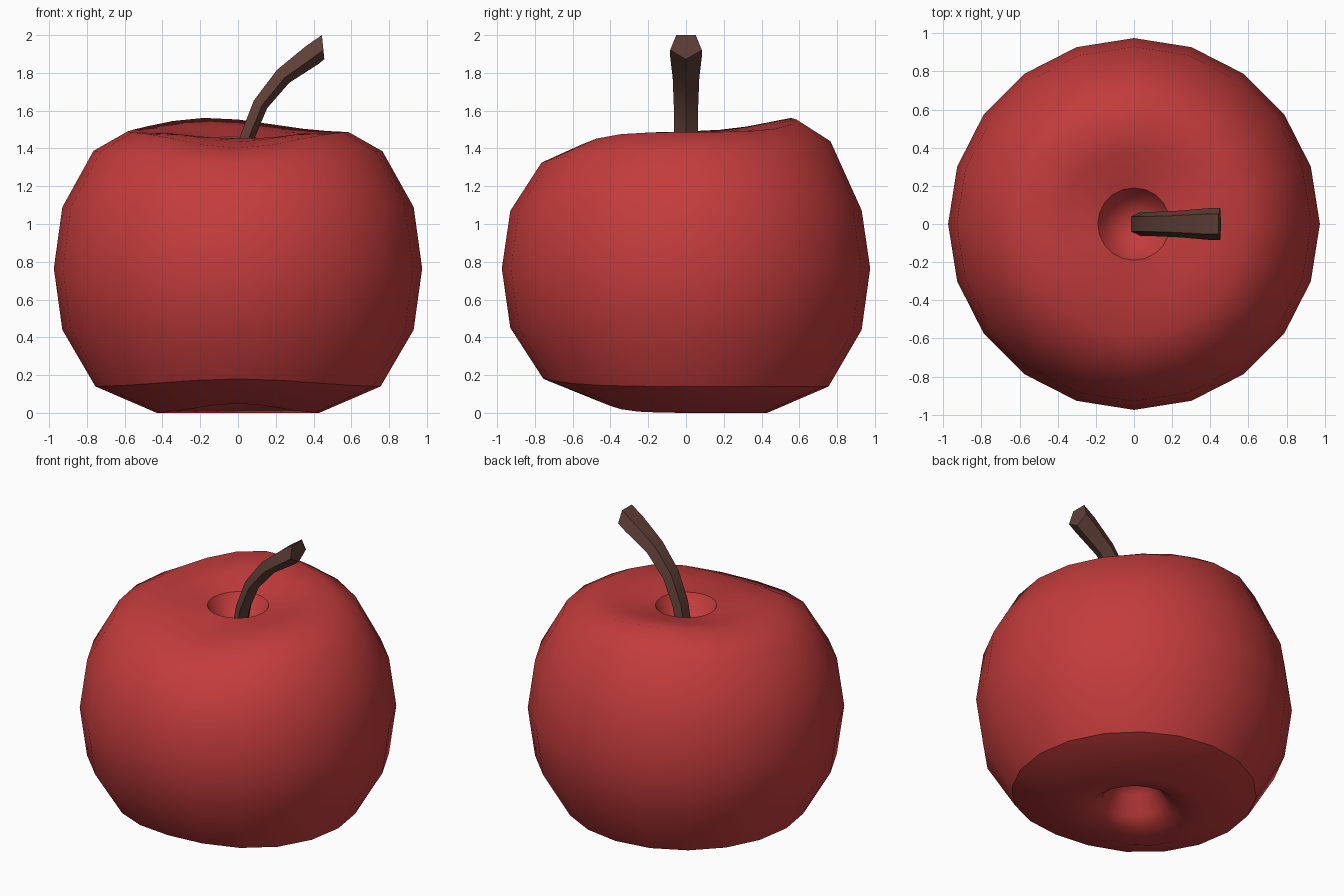
import bpy, bmesh, math
from mathutils import Vector

if "Cube" in bpy.data.objects:
    bpy.data.objects.remove(bpy.data.objects["Cube"])

N = 20


def material(name, rgb):
    m = bpy.data.materials.new(name)
    m.diffuse_color = (*rgb, 1)
    m.use_nodes = True
    m.node_tree.nodes["Principled BSDF"].inputs["Base Color"].default_value = m.diffuse_color
    return m


def make_object(name, bm, mat):
    bmesh.ops.recalc_face_normals(bm, faces=bm.faces)
    me = bpy.data.meshes.new(name)
    bm.to_mesh(me)
    bm.free()
    me.materials.append(mat)
    ob = bpy.data.objects.new(name, me)
    bpy.context.collection.objects.link(ob)
    return ob


def loft(bm, rings):
    for a, b in zip(rings, rings[1:]):
        n = len(a)
        for i in range(n):
            bm.faces.new((a[i], a[(i + 1) % n], b[(i + 1) % n], b[i]))


def bump(angle, centre, width):
    d = (angle - centre + 180) % 360 - 180
    return math.exp(-(d / width) ** 2)


# Apple body: radius, height, front rise, back-left rise, sharp ring
profile = [
    (0.07, 0.26, 0, 0, 0), (0.14, 0.20, 0, 0, 0), (0.20, 0.09, 0, 0, 0),
    (0.26, 0.04, 0.01, 0, 0), (0.43, 0.00, 0.05, 0, 0),
    (0.755, 0.14, 0.04, 0, 1), (0.93, 0.44, 0.01, 0, 0),
    (0.975, 0.765, 0, 0, 0), (0.93, 1.09, -0.02, -0.02, 0),
    (0.765, 1.385, -0.06, 0.06, 0), (0.585, 1.487, -0.085, 0.075, 0),
    (0.38, 1.48, -0.045, 0.04, 0), (0.19, 1.455, 0, 0.005, 1),
    (0.14, 1.37, 0, 0, 0), (0.06, 1.32, 0, 0, 0),
]
bm = bmesh.new()
rings = []
for r, z, front, back, sharp in profile:
    ring = []
    for i in range(N):
        t = 360 * i / N
        h = z + front * bump(t, 270, 38) + back * bump(t, 105, 42)
        a = math.radians(t)
        ring.append(bm.verts.new((r * math.cos(a), r * math.sin(a), h)))
    rings.append(ring)
loft(bm, rings)
bm.faces.new(rings[0])
bm.faces.new(rings[-1])
for f in bm.faces:
    f.smooth = True
for ring, row in zip(rings, profile):
    if row[4]:
        for i in range(N):
            bm.edges.get((ring[i], ring[(i + 1) % N])).smooth = False
make_object("apple_body", bm, material("apple red", (0.55, 0.045, 0.045)))

# Stem: five-sided section along a bent path: x, z, half width, thickness radius
path = [(0.015, 1.29, 0.065, 0.042), (0.045, 1.46, 0.065, 0.042),
        (0.115, 1.635, 0.068, 0.045), (0.235, 1.785, 0.074, 0.052),
        (0.39, 1.90, 0.088, 0.064), (0.45, 1.93, 0.088, 0.071)]
bm = bmesh.new()
rings = []
for k, (x, z, w, h) in enumerate(path):
    p, q = path[max(k - 1, 0)], path[min(k + 1, len(path) - 1)]
    tangent = Vector((q[0] - p[0], 0, q[1] - p[1])).normalized()
    if k == len(path) - 1:
        tangent = Vector((0.99, 0, 0.1)).normalized()
    up = Vector((-tangent.z, 0, tangent.x))
    ring = []
    for i in range(5):
        a = math.radians(54 + 72 * i)
        offset = up * h * math.sin(a) + Vector((0, 1, 0)) * w * math.cos(a)
        ring.append(bm.verts.new(Vector((x, 0, z)) + offset))
    rings.append(ring)
# Raise the tip to its full height
top = max(v.co.z for v in rings[-1])
for v in rings[-1]:
    v.co.z += 2.0 - top
loft(bm, rings)
bm.faces.new(rings[0])
bm.faces.new(rings[-1])
stem = make_object("stem", bm, material("stem brown", (0.115, 0.05, 0.038)))
bpy.context.view_layer.objects.active = stem
stem.select_set(True)
bpy.ops.object.shade_smooth_by_angle(angle=math.radians(30))
